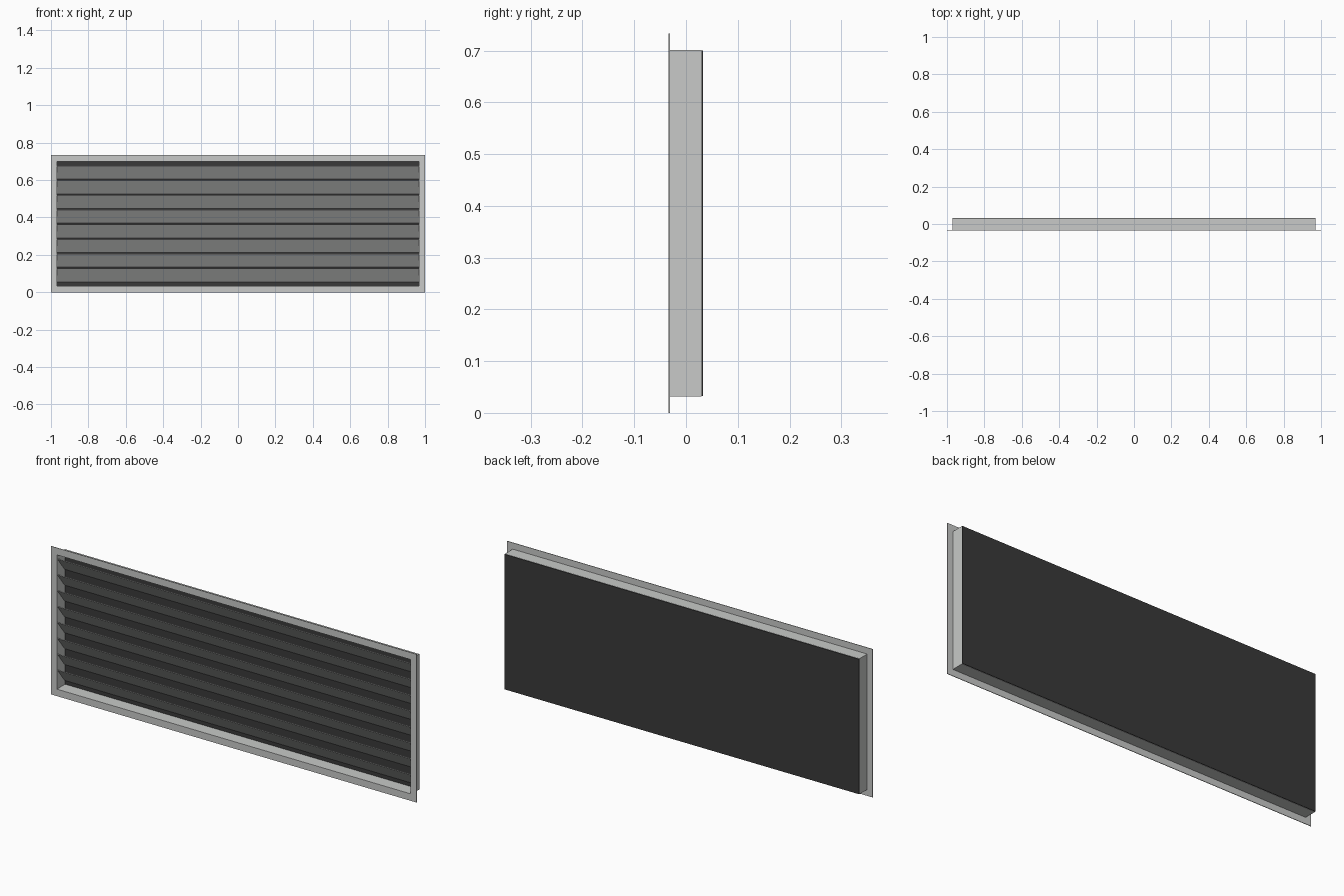
import bpy
import bmesh
from math import radians
from mathutils import Matrix, Vector

if "Cube" in bpy.data.objects:
    bpy.data.objects.remove(bpy.data.objects["Cube"])

HEIGHT = 0.733
MID = HEIGHT / 2
SHEET = 0.003


def material(name, color):
    mat = bpy.data.materials.new(name)
    mat.use_nodes = True
    mat.diffuse_color = color
    mat.node_tree.nodes["Principled BSDF"].inputs["Base Color"].default_value = color
    return mat


def finish(name, bm, mat):
    bmesh.ops.recalc_face_normals(bm, faces=bm.faces)
    mesh = bpy.data.meshes.new(name)
    bm.to_mesh(mesh)
    bm.free()
    mesh.materials.append(mat)
    obj = bpy.data.objects.new(name, mesh)
    bpy.context.collection.objects.link(obj)
    return obj


def box(name, size, center, mat, tilt=0):
    bm = bmesh.new()
    place = (Matrix.Translation(center) @ Matrix.Rotation(tilt, 4, "X")
             @ Matrix.Diagonal((*size, 1)))
    bmesh.ops.create_cube(bm, size=1, matrix=place)
    return finish(name, bm, mat)


def ring(name, outer, inner, y0, y1, mat):
    """Rectangular ring, given by half sizes in x and z, running from y0 to y1."""
    bm = bmesh.new()
    corners = [(-1, -1), (1, -1), (1, 1), (-1, 1)]
    loops = [[bm.verts.new((sx * half[0], y0, MID + sz * half[1])) for sx, sz in corners]
             for half in (outer, inner)]
    for i in range(4):
        j = (i + 1) % 4
        bm.faces.new((loops[0][i], loops[0][j], loops[1][j], loops[1][i]))
    result = bmesh.ops.extrude_face_region(bm, geom=bm.faces[:])
    moved = [v for v in result["geom"] if isinstance(v, bmesh.types.BMVert)]
    bmesh.ops.translate(bm, vec=Vector((0, y1 - y0, 0)), verts=moved)
    return finish(name, bm, mat)


frame_grey = material("light grey metal", (0.58, 0.59, 0.58, 1))
panel_dark = material("dark backing", (0.042, 0.042, 0.042, 1))

# Front flange and the duct collar behind it
opening = (0.967, 0.332)
ring("front_flange", (1.0, MID), opening, -0.034, -0.031, frame_grey)
ring("duct_collar", (0.97, 0.335), opening, -0.031, 0.030, frame_grey)

# Backing panel closing the collar
box("back_panel", (1.94, SHEET, 0.668), (0, 0.0315, MID), panel_dark)

# Louvre slats: front edge high, back edge low
SLATS, PITCH = 8, 0.0785
for i in range(SLATS):
    z = MID + (i - (SLATS - 1) / 2) * PITCH
    box(f"slat_{i + 1}", (1.934, SHEET, 0.09), (0, -0.001, z), frame_grey, radians(38))
